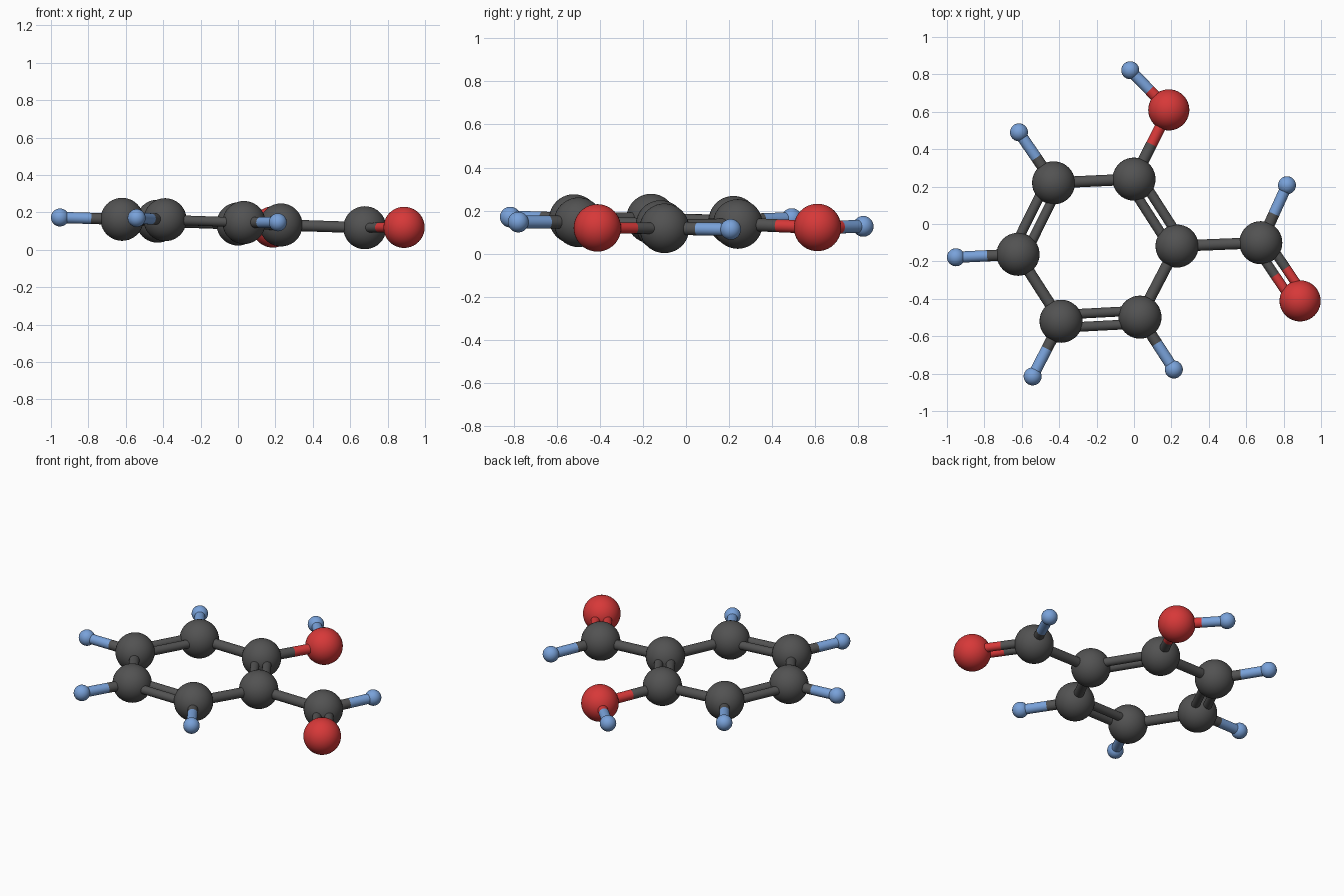
import bpy
from mathutils import Vector

if "Cube" in bpy.data.objects:
    bpy.data.objects.remove(bpy.data.objects["Cube"])


def material(name, rgb):
    m = bpy.data.materials.new(name)
    m.diffuse_color = (*rgb, 1)
    m.use_nodes = True
    m.node_tree.nodes["Principled BSDF"].inputs["Base Color"].default_value = m.diffuse_color
    return m


MATS = {
    "carbon": material("dark grey", (0.085, 0.085, 0.085)),
    "oxygen": material("red", (0.68, 0.04, 0.04)),
    "hydrogen": material("light blue", (0.19, 0.36, 0.70)),
}
RADII = {"carbon": 0.115, "oxygen": 0.11, "hydrogen": 0.048}

# Atoms: name -> (element, centre)
ATOMS = {
    "ring_1": ("carbon", (0.23, -0.118, 0.133)),
    "ring_2": ("carbon", (0.0, 0.24, 0.138)),
    "ring_3": ("carbon", (-0.43, 0.22, 0.153)),
    "ring_4": ("carbon", (-0.62, -0.162, 0.163)),
    "ring_5": ("carbon", (-0.39, -0.52, 0.161)),
    "ring_6": ("carbon", (0.032, -0.498, 0.146)),
    "side_carbon": ("carbon", (0.678, -0.10, 0.118)),
    "upper_oxygen": ("oxygen", (0.186, 0.61, 0.122)),
    "right_oxygen": ("oxygen", (0.888, -0.411, 0.12)),
    "oxygen_tip": ("hydrogen", (-0.02, 0.822, 0.127)),
    "tip_3": ("hydrogen", (-0.615, 0.49, 0.163)),
    "tip_4": ("hydrogen", (-0.952, -0.178, 0.173)),
    "tip_5": ("hydrogen", (-0.542, -0.815, 0.170)),
    "tip_6": ("hydrogen", (0.213, -0.778, 0.147)),
    "side_tip": ("hydrogen", (0.818, 0.207, 0.113)),
}

SINGLE = [("ring_2", "ring_3"), ("ring_4", "ring_5"), ("ring_6", "ring_1"),
          ("ring_1", "side_carbon"), ("ring_2", "upper_oxygen"),
          ("upper_oxygen", "oxygen_tip"), ("ring_3", "tip_3"),
          ("ring_4", "tip_4"), ("ring_5", "tip_5"), ("ring_6", "tip_6"),
          ("side_carbon", "side_tip")]
DOUBLE = [("ring_1", "ring_2"), ("ring_3", "ring_4"), ("ring_5", "ring_6"),
          ("side_carbon", "right_oxygen")]


def finish(name, element):
    ob = bpy.context.object
    ob.name = name
    ob.data.materials.append(MATS[element])
    bpy.ops.object.shade_smooth_by_angle()


def rod(name, element, a, b, radius):
    d = b - a
    bpy.ops.mesh.primitive_cylinder_add(
        vertices=24, radius=radius, depth=d.length, location=(a + b) / 2,
        rotation=d.to_track_quat('Z', 'Y').to_euler())
    finish(name, element)


def bond(first, second, radius, offset=0.0):
    """Rod in two halves, each in the colour of its nearer atom."""
    (ea, a), (eb, b) = ATOMS[first], ATOMS[second]
    a, b = Vector(a), Vector(b)
    shift = (b - a).cross(Vector((0, 0, 1))).normalized() * offset
    a, b = a + shift, b + shift
    name = f"bond_{first}_{second}"
    if ea == eb:
        rod(name, ea, a, b, radius)
    else:
        mid = (a + b) / 2
        rod(name + "_start", ea, a, mid, radius)
        rod(name + "_end", eb, mid, b, radius)


# Atom balls
for name, (element, centre) in ATOMS.items():
    bpy.ops.mesh.primitive_uv_sphere_add(
        segments=40, ring_count=20, radius=RADII[element], location=centre)
    finish(name, element)

# Single bonds, then paired thinner rods for double bonds
for a, b in SINGLE:
    bond(a, b, 0.03)
for a, b in DOUBLE:
    for side in (-1, 1):
        bond(a, b, 0.026, side * 0.035)
